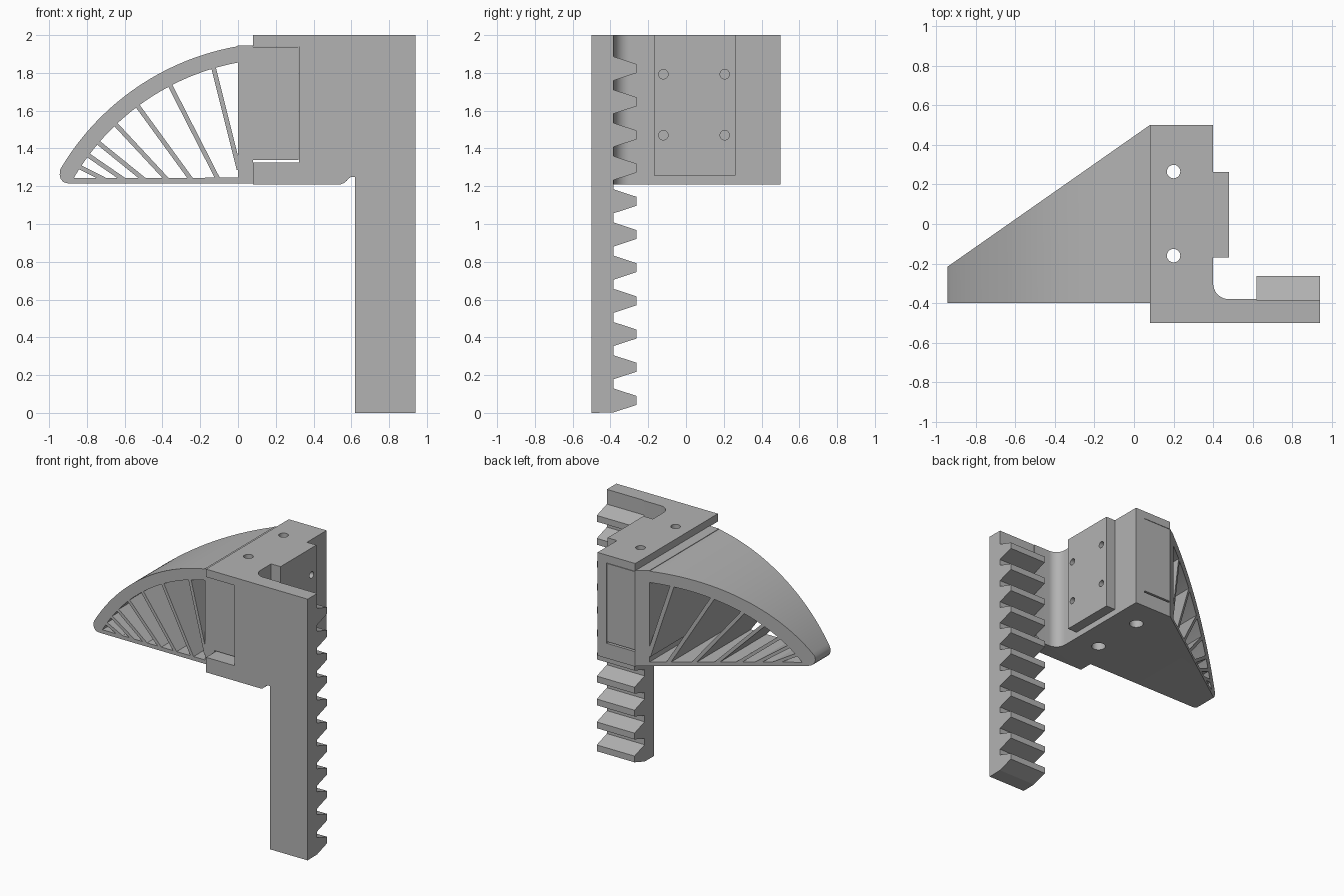
import bpy, bmesh, math

if "Cube" in bpy.data.objects:
    bpy.data.objects.remove(bpy.data.objects["Cube"])

grey = bpy.data.materials.new("plain grey")
grey.diffuse_color = (0.45, 0.45, 0.45, 1)
grey.use_nodes = True
grey.node_tree.nodes["Principled BSDF"].inputs["Base Color"].default_value = grey.diffuse_color


def prism(name, pts, near, far):
    """Loft a 2D profile between two mappings from (u, v) to 3D."""
    bm = bmesh.new()
    a = [bm.verts.new(near(u, v)) for u, v in pts]
    b = [bm.verts.new(far(u, v)) for u, v in pts]
    n = len(pts)
    bm.faces.new(a)
    bm.faces.new(b[::-1])
    for i in range(n):
        j = (i + 1) % n
        bm.faces.new((a[i], b[i], b[j], a[j]))
    bmesh.ops.recalc_face_normals(bm, faces=bm.faces)
    me = bpy.data.meshes.new(name)
    bm.to_mesh(me)
    bm.free()
    me.materials.append(grey)
    ob = bpy.data.objects.new(name, me)
    bpy.context.collection.objects.link(ob)
    return ob


def along_x(name, pts, x0, x1):
    return prism(name, pts, lambda y, z: (x0, y, z), lambda y, z: (x1, y, z))


def along_y(name, pts, y0, y1):
    return prism(name, pts, lambda x, z: (x, y0, z), lambda x, z: (x, y1, z))


def along_z(name, pts, z0, z1):
    return prism(name, pts, lambda x, y: (x, y, z0), lambda x, y: (x, y, z1))


def rect(u0, u1, v0, v1):
    return [(u0, v0), (u1, v0), (u1, v1), (u0, v1)]


def arc(cu, cv, r, a0, a1, n):
    return [(cu + r * math.cos(math.radians(a0 + (a1 - a0) * i / n)),
             cv + r * math.sin(math.radians(a0 + (a1 - a0) * i / n))) for i in range(n + 1)]


def circle(cu, cv, r):
    return arc(cu, cv, r, 0, 360, 32)[:-1]


def cut(ob, cutters):
    for c in cutters:
        m = ob.modifiers.new("cut", "BOOLEAN")
        m.operation, m.solver, m.object = "DIFFERENCE", "EXACT", c
    dg = bpy.context.evaluated_depsgraph_get()
    me = bpy.data.meshes.new_from_object(ob.evaluated_get(dg))
    ob.modifiers.clear()
    ob.data = me


# fan wing: back face is slanted in plan
def wing(name, pts):
    return prism(name, pts, lambda x, z: (x, -0.4, z),
                 lambda x, z: (x, 0.5 + (x - 0.08) * 0.7, z))


CX, CZ, RI, RO = 0.232, 0.601, 1.275, 1.36
frame = wing("fan_frame",
             [(0, 1.945)] + arc(CX, CZ, RO, 99.8, 149.6, 40)
             + [(-0.944, 1.262), (-0.94, 1.24), (-0.925, 1.222), (-0.9, 1.215),
                (0, 1.215), (0, 1.245)]
             + arc(CX, CZ, RI, 149.7, 100.5, 40))
root = wing("fan_root", rect(0, 0.08, 1.215, 1.945))

# thin vanes inside the fan
vanes = [(-0.13, 1.83, 0.0, 1.31), (-0.36, 1.735, -0.11, 1.245), (-0.535, 1.63, -0.255, 1.245),
         (-0.65, 1.53, -0.385, 1.245), (-0.745, 1.435, -0.51, 1.245),
         (-0.795, 1.365, -0.62, 1.245), (-0.835, 1.30, -0.725, 1.245)]
for i, (x0, z0, x1, z1) in enumerate(vanes):
    d = math.hypot(x1 - x0, z1 - z0)
    ux, uz = (x1 - x0) / d, (z1 - z0) / d
    w, e = 0.012, 0.022
    x0, z0, x1, z1 = x0 - ux * e, z0 - uz * e, x1 + ux * e, z1 + uz * e
    wing(f"fan_vane_{i + 1}", [(x0 - uz * w, z0 + ux * w), (x1 - uz * w, z1 + ux * w),
                               (x1 + uz * w, z1 - ux * w), (x0 + uz * w, z0 - ux * w)])

# insert that plugs the fan into the bracket
insert = along_y("fan_insert", rect(0.08, 0.32, 1.338, 1.937), -0.4, 0.5)

# bracket: L-shaped plan with an inside fillet
bracket = along_z("bracket", [(0.08, -0.5), (0.62, -0.5), (0.62, -0.38)]
                  + arc(0.48, -0.30, 0.08, 270, 180, 12)
                  + [(0.40, 0.5), (0.08, 0.5)], 1.21, 2.0)
pad = along_x("mounting_pad", rect(-0.17, 0.263, 1.257, 2.0), 0.40, 0.48)

# toothed rack
teeth = [(-0.5, 2.0), (-0.5, 0.0)]
for i in range(11):
    c = 0.066 + i * 0.1757
    teeth += [(-0.385, c - 0.064), (-0.263, c - 0.024), (-0.263, c + 0.024), (-0.385, c + 0.064)]
teeth.append((-0.385, 2.0))
along_x("toothed_rack", teeth, 0.62, 0.94)

# cutters: pocket, corner relief, bolt holes, screw holes
pocket = along_y("pocket_cutter", rect(0.0, 0.322, 1.325, 1.94), -0.7, 0.7)
relief = along_y("relief_cutter", [(0.53, 1.15), (0.54, 1.209), (0.56, 1.216), (0.575, 1.228),
                                   (0.585, 1.24), (0.60, 1.25), (0.65, 1.25), (0.65, 1.15)], -0.7, -0.2)
bolts, bores, screws = [], [], []
for y in (0.265, -0.16):
    bolts.append(along_z("bolt_cutter", circle(0.2, y, 0.034), 1.0, 2.2))
    bores.append(along_z("bore_cutter", circle(0.2, y, 0.05), 1.0, 1.27))
for y in (-0.12, 0.205):
    for z in (1.47, 1.793):
        screws.append(along_x("screw_cutter", circle(y, z, 0.025), 0.35, 0.6))
cut(bracket, [pocket, relief] + bolts + bores + screws)
cut(insert, bolts)
cut(pad, screws)
for c in [pocket, relief] + bolts + bores + screws:
    bpy.data.objects.remove(c, do_unlink=True)

# smooth curved surfaces, keep sharp edges
bpy.ops.object.select_all(action="DESELECT")
for ob in (frame, bracket, insert, pad):
    ob.select_set(True)
bpy.context.view_layer.objects.active = frame
bpy.ops.object.shade_smooth_by_angle(angle=math.radians(25))
